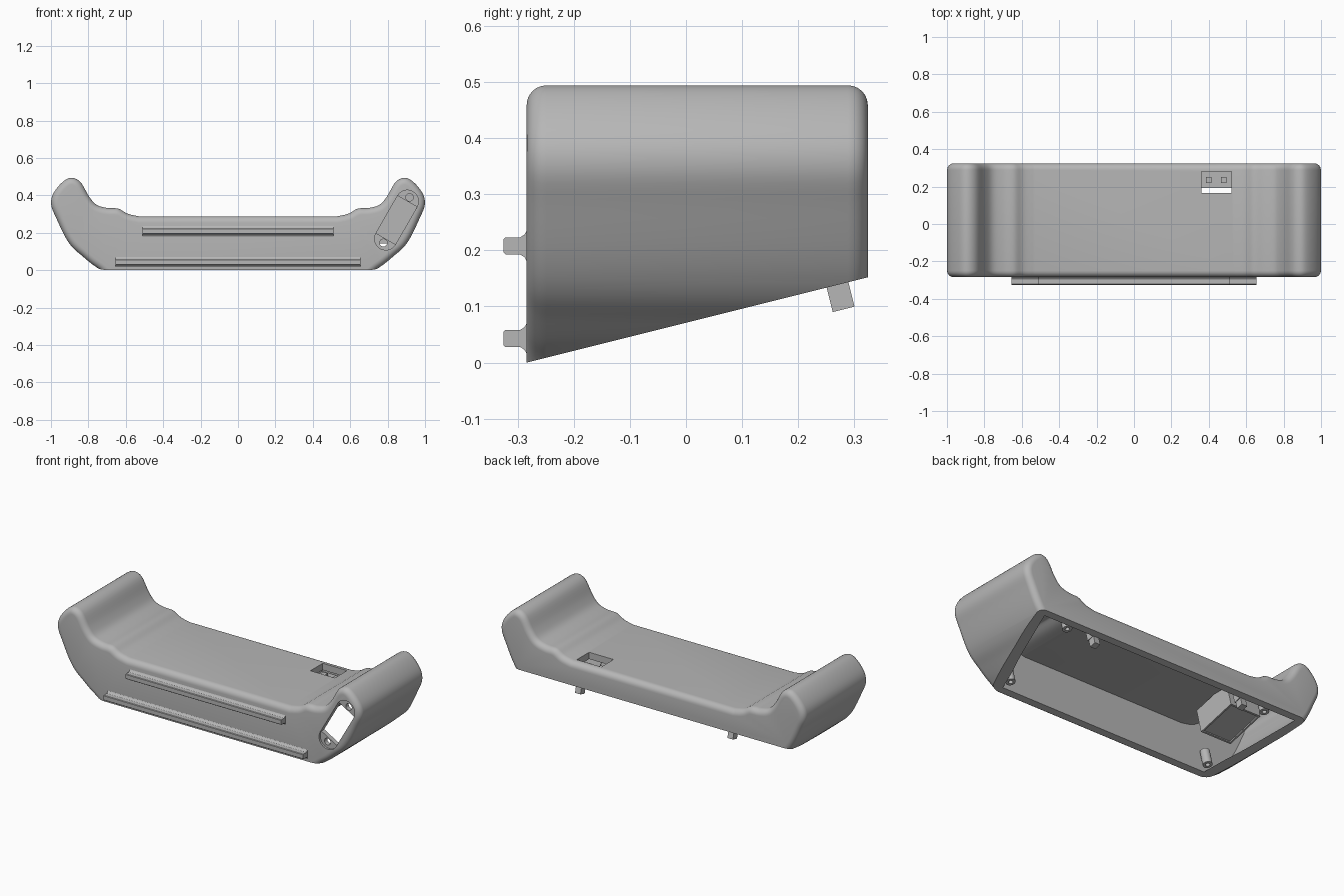
import bpy, bmesh, math
from mathutils import Matrix, Vector

if "Cube" in bpy.data.objects:
    bpy.data.objects.remove(bpy.data.objects["Cube"])

grey = bpy.data.materials.new("matte_grey")
grey.use_nodes = True
colour = (0.47, 0.47, 0.47, 1)
grey.diffuse_color = colour
grey.node_tree.nodes["Principled BSDF"].inputs["Base Color"].default_value = colour

FRONT, BACK, SLOPE = -0.284, 0.324, 0.25
TILT = math.atan(SLOPE)


def base_z(y):
    return SLOPE * (y - FRONT)


def add_object(name, bm):
    bmesh.ops.recalc_face_normals(bm, faces=bm.faces)
    mesh = bpy.data.meshes.new(name)
    bm.to_mesh(mesh)
    bm.free()
    ob = bpy.data.objects.new(name, mesh)
    bpy.context.collection.objects.link(ob)
    mesh.materials.append(grey)
    return ob


def loft(name, rings, bisect=False):
    """Skin a list of matching closed rings and cap both ends."""
    bm = bmesh.new()
    rows = [[bm.verts.new(p) for p in ring] for ring in rings]
    n = len(rows[0])
    for a, b in zip(rows, rows[1:]):
        for i in range(n):
            j = (i + 1) % n
            bm.faces.new((a[i], a[j], b[j], b[i]))
    bm.faces.new(rows[0])
    bm.faces.new(rows[-1])
    if bisect:
        bmesh.ops.recalc_face_normals(bm, faces=bm.faces)
        cut = bmesh.ops.bisect_plane(
            bm, geom=bm.verts[:] + bm.edges[:] + bm.faces[:], dist=1e-5,
            plane_co=(0, FRONT, 0), plane_no=(0, -SLOPE, 1), clear_inner=True)
        edges = [e for e in cut["geom_cut"] if isinstance(e, bmesh.types.BMEdge)]
        bmesh.ops.contextual_create(bm, geom=edges)
    return add_object(name, bm)


def prism_y(name, pts, y0, y1):
    return loft(name, [[(x, y, z) for x, z in pts] for y in (y0, y1)])


def box(name, lo, hi, matrix=None):
    bm = bmesh.new()
    bmesh.ops.create_cube(bm, size=1)
    lo, hi = Vector(lo), Vector(hi)
    for v in bm.verts:
        v.co = (lo + hi) / 2 + v.co * (hi - lo)
    if matrix:
        bm.transform(matrix)
    return add_object(name, bm)


def cylinder(name, r, z0, z1, matrix, sides=24):
    bm = bmesh.new()
    bmesh.ops.create_cone(bm, cap_ends=True, segments=sides, radius1=r, radius2=r,
                          depth=z1 - z0)
    bm.transform(matrix @ Matrix.Translation((0, 0, (z0 + z1) / 2)))
    return add_object(name, bm)


def on_base(x, y):
    """Frame lying on the sloping underside."""
    return Matrix.Translation((x, y, base_z(y))) @ Matrix.Rotation(TILT, 4, 'X')


def carve(ob, cutter):
    mod = ob.modifiers.new("carve", 'BOOLEAN')
    mod.operation, mod.solver, mod.object = 'DIFFERENCE', 'EXACT', cutter
    bpy.context.view_layer.objects.active = ob
    bpy.ops.object.modifier_apply(modifier=mod.name)
    bpy.data.objects.remove(cutter)


def smooth_line(pts, steps=5):
    pts = [Vector(p) for p in pts]
    ext = [2 * pts[0] - pts[1]] + pts + [2 * pts[-1] - pts[-2]]
    out = []
    for a, b, c, d in zip(ext, ext[1:], ext[2:], ext[3:]):
        for k in range(steps):
            t = k / steps
            out.append(0.5 * (2 * b + (c - a) * t + (2 * a - 5 * b + 4 * c - d) * t * t
                              + (3 * b - a - 3 * c + d) * t ** 3))
    return out + [pts[-1]]


def inset(pts, dist):
    """Offset a counter-clockwise outline inwards."""
    out = []
    for i, p in enumerate(pts):
        u, v = (p - pts[i - 1]).normalized(), (pts[(i + 1) % len(pts)] - p).normalized()
        a, b = Vector((-u.y, u.x)), Vector((-v.y, v.x))
        out.append(p + (a + b) * dist / (1 + a.dot(b)))
    return out


# Outline of the cradle: raised ears either side of a flat deck
half = smooth_line([(0.70, -0.03), (0.74, 0.004), (0.785, 0.036), (0.835, 0.078),
                    (0.885, 0.122), (0.925, 0.18), (0.97, 0.275), (0.998, 0.345),
                    (0.99, 0.405), (0.945, 0.465), (0.895, 0.494), (0.843, 0.472),
                    (0.797, 0.395), (0.757, 0.35), (0.70, 0.333), (0.64, 0.329),
                    (0.59, 0.302), (0.53, 0.288)])
half.insert(0, Vector((0.70, -0.1)))
outline = half + [Vector((-p.x, p.y)) for p in reversed(half)]

# Shell with rounded front and back edges, open sloping underside
R, N = 0.035, 6
arc = [math.pi / 2 * i / N for i in range(N + 1)]
stations = [(FRONT + R * (1 - math.sin(a)), R * (1 - math.cos(a))) for a in reversed(arc)]
stations += [(BACK - R * (1 - math.sin(a)), R * (1 - math.cos(a))) for a in arc]
shell = loft("cradle_shell",
             [[(p.x, y, p.y) for p in inset(outline, d)] for y, d in stations], bisect=True)
carve(shell, prism_y("cavity", inset(outline, 0.04), FRONT + 0.036, BACK - 0.036))

# Slanted slot through the front of the left ear
low, high, slot_r = Vector((0.79, 0.168)), Vector((0.905, 0.368)), 0.06
axis = math.atan2(high.y - low.y, high.x - low.x)


def half_disc(c, start, r, n=14):
    return [(c.x + r * math.cos(start + math.pi * i / n),
             c.y + r * math.sin(start + math.pi * i / n)) for i in range(n + 1)]


top_arc = half_disc(high, axis - math.pi / 2, slot_r)
low_arc = half_disc(low, axis + math.pi / 2, slot_r)
carve(shell, prism_y("slot", top_arc + low_arc, -0.4, -0.2))

# Screw tabs set back in both ends of the slot
along = Vector((math.cos(axis), math.sin(axis)))
for name, c, pts, s in (("upper_slot_tab", high, top_arc, 1), ("lower_slot_tab", low, low_arc, -1)):
    tab = prism_y(name, pts, -0.272, -0.245)
    at = c + along * s * 0.025
    m = Matrix.Translation((at.x, -0.26, at.y)) @ Matrix.Rotation(math.pi / 2, 4, 'X')
    carve(tab, cylinder("hole", 0.02, -0.05, 0.05, m))

# Socket window in the deck with a shelf below it
carve(shell, box("window", (0.36, 0.165, 0.2), (0.52, 0.28, 0.4)))
box("socket_shelf", (0.35, 0.192, 0.215), (0.53, 0.30, 0.235))
for i, x in enumerate((0.385, 0.465)):
    box("socket_block_%d" % i, (x, 0.22, 0.23), (x + 0.03, 0.25, 0.255))

# Two mounting rails with flared roots on the front
for name, w, z in (("upper_rail", 0.51, 0.208), ("lower_rail", 0.655, 0.043)):
    side = [(-0.27, 0.027), (-0.284, 0.027), (-0.288, 0.02), (-0.296, 0.015),
            (-0.322, 0.015), (-0.325, 0.012)]
    ring = [(y, z + h) for y, h in side] + [(y, z - h) for y, h in reversed(side)]
    loft(name, [[(x, y, h) for y, h in ring] for x in (-w, w)])

# Underside: screw posts, snap hooks and a boxed compartment
for s, hand in ((1, "left"), (-1, "right")):
    for place, y in (("front", -0.20), ("back", 0.26)):
        post = cylinder("%s_%s_post" % (place, hand), 0.026, 0.006, 0.10, on_base(s * 0.67, y))
        carve(post, cylinder("hole", 0.012, -0.02, 0.07, on_base(s * 0.67, y)))
    m = on_base(s * 0.5, 0.27)
    box(hand + "_hook", (-0.018, -0.02, -0.045), (0.018, 0.02, 0.04), m)
    box(hand + "_hook_root", (-0.022, -0.026, 0.0), (0.022, 0.04, 0.05), m)

compartment = box("compartment", (-0.1, -0.125, 0.002), (0.1, 0.125, 0.15), on_base(-0.57, 0.105))
carve(compartment, box("recess", (-0.09, -0.115, -0.02), (0.09, 0.115, 0.01), on_base(-0.57, 0.105)))

for ob in bpy.context.collection.objects:
    if ob.type == 'MESH' and grey.name in ob.data.materials:
        bpy.ops.object.select_all(action='DESELECT')
        ob.select_set(True)
        bpy.context.view_layer.objects.active = ob
        bpy.ops.object.shade_smooth_by_angle(angle=math.radians(32))
